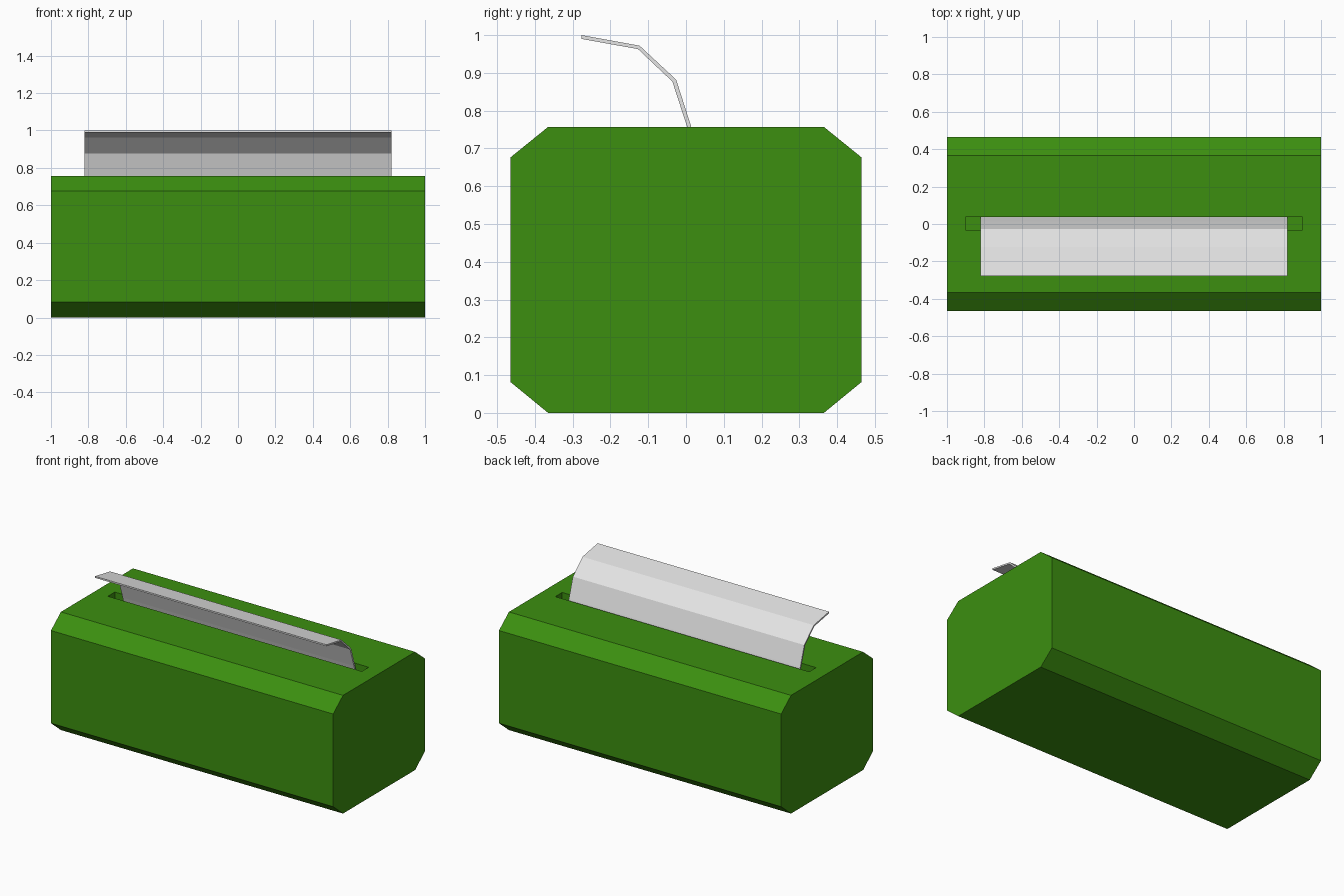
import bpy, bmesh

if "Cube" in bpy.data.objects:
    bpy.data.objects.remove(bpy.data.objects["Cube"])


def material(name, rgb):
    m = bpy.data.materials.new(name)
    m.diffuse_color = (*rgb, 1)
    m.use_nodes = True
    m.node_tree.nodes["Principled BSDF"].inputs["Base Color"].default_value = m.diffuse_color
    return m


def prism(bm, profile, half):
    """Extrude a (y, z) profile along x, centred on x = 0."""
    face = bm.faces.new([bm.verts.new((-half, y, z)) for y, z in profile])
    ext = bmesh.ops.extrude_face_region(bm, geom=[face])["geom"]
    bmesh.ops.translate(bm, vec=(2 * half, 0, 0),
                        verts=[v for v in ext if isinstance(v, bmesh.types.BMVert)])
    bmesh.ops.recalc_face_normals(bm, faces=bm.faces)
    bm.normal_update()


def finish(bm, name, mat):
    bmesh.ops.recalc_face_normals(bm, faces=bm.faces)
    me = bpy.data.meshes.new(name)
    bm.to_mesh(me)
    bm.free()
    me.materials.append(mat)
    ob = bpy.data.objects.new(name, me)
    bpy.context.collection.objects.link(ob)


green = material("leaf green", (0.045, 0.275, 0.005))
white = material("tissue white", (0.78, 0.78, 0.78))

# Box: chamfered octagonal section
bm = bmesh.new()
prism(bm, [(-0.365, 0), (0.365, 0), (0.465, 0.082), (0.465, 0.676),
           (0.365, 0.757), (-0.365, 0.757), (-0.465, 0.676), (-0.465, 0.082)], 1.0)

# Slot: inset the top face to the slot outline, then sink it
top = max(bm.faces, key=lambda f: f.calc_center_median().z)
bmesh.ops.inset_individual(bm, faces=[top], thickness=0.1)
for v in top.verts:
    v.co.x = 0.9 if v.co.x > 0 else -0.9
    v.co.y = 0.038 if v.co.y > 0 else -0.032
floor = bmesh.ops.extrude_discrete_faces(bm, faces=[top])["faces"][0]
for v in floor.verts:
    v.co.z -= 0.09
finish(bm, "tissue_box", green)

# Tissue: thin curled sheet rising from the slot
outer = [(0.037, 0.675), (0.014, 0.757), (-0.026, 0.882), (-0.123, 0.972), (-0.277, 1.0)]
inner = [(-0.277, 0.99), (-0.127, 0.963), (-0.036, 0.877), (0.003, 0.757), (0.026, 0.675)]
bm = bmesh.new()
prism(bm, outer + inner, 0.82)
finish(bm, "tissue_sheet", white)
